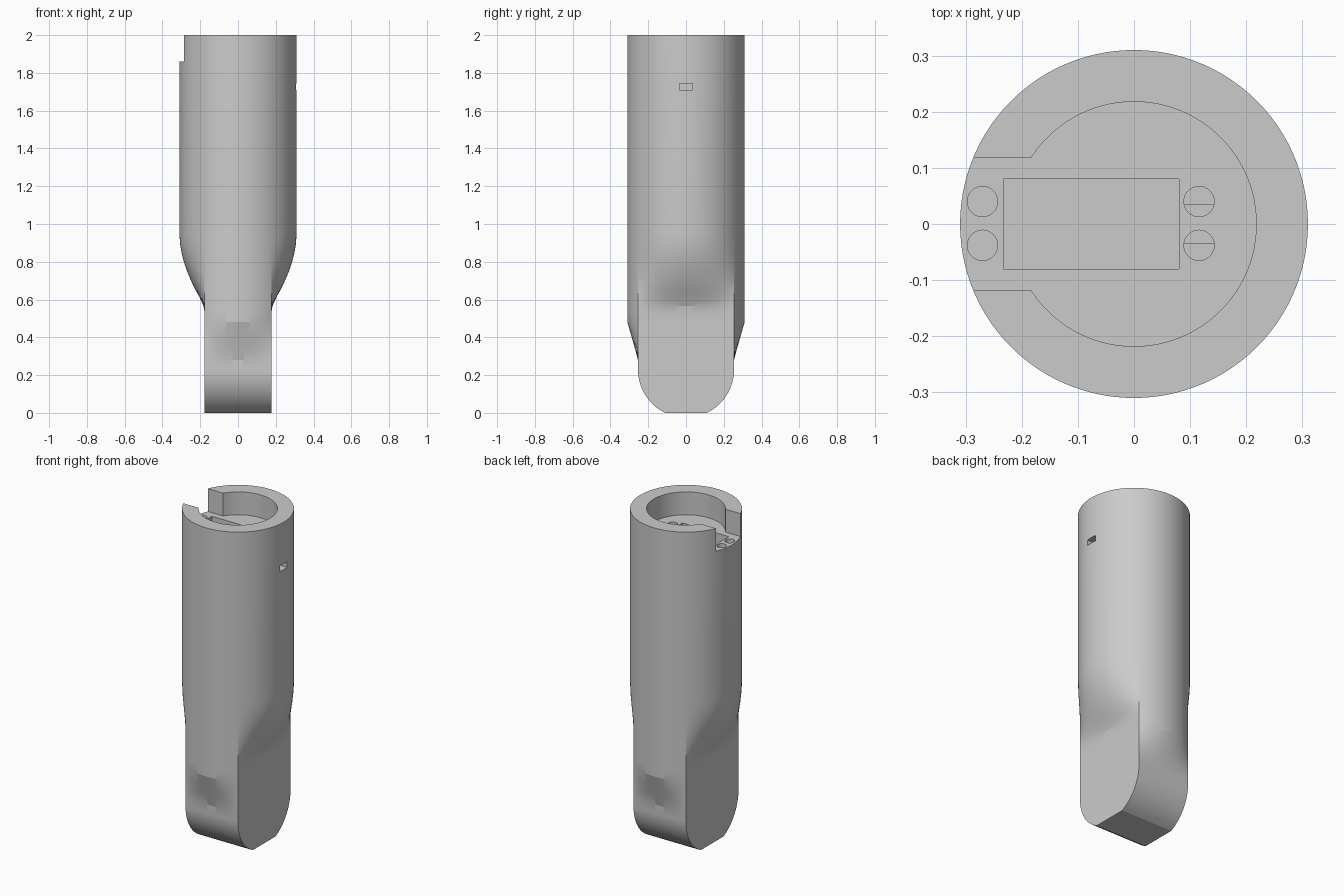
import bpy, bmesh, math

cube = bpy.data.objects.get("Cube")
if cube:
    bpy.data.objects.remove(cube)

R, HX, HY = 0.31, 0.177, 0.2545      # barrel radius, blade half width and half depth
FLOOR = 1.86                         # level of the socket floor

grey = bpy.data.materials.new("plain_grey")
grey.use_nodes = True
grey.diffuse_color = (0.6, 0.6, 0.6, 1)
grey.node_tree.nodes["Principled BSDF"].inputs["Base Color"].default_value = (0.6, 0.6, 0.6, 1)


def make_object(name, bm):
    bmesh.ops.recalc_face_normals(bm, faces=bm.faces)
    mesh = bpy.data.meshes.new(name)
    bm.to_mesh(mesh)
    bm.free()
    mesh.materials.append(grey)
    obj = bpy.data.objects.new(name, mesh)
    bpy.context.collection.objects.link(obj)
    return obj


def clamp(v, limit):
    return max(-limit, min(limit, v))


# Angles around the barrel, with exact points at the four blade corners
corner = math.acos(HX / R)
stops = [-corner, corner, math.pi - corner, math.pi + corner, 2 * math.pi - corner]
angles = []
for a, b in zip(stops, stops[1:]):
    angles += [a + (b - a) * i / 32 for i in range(32)]


def section(z, side, face, scale=1):
    """Circle flattened by side towards the blade sides, by face towards its front and back."""
    ring = []
    for a in angles:
        x, y = R * math.cos(a), R * math.sin(a)
        x += (clamp(x, HX) - x) * side
        y += (clamp(y, HY) - y) * face
        ring.append((x, y * scale, z))
    return ring


# Body loft: rounded tip, blade, shoulder, barrel
sections = []
for i in range(17):
    z = 0.23 * i / 16
    sections.append(section(z, 1, 1, math.sqrt(1 - ((z - 0.23) / 0.255) ** 2)))
sections += [section(0.28, 1, 1), section(0.34, 1, 0.72), section(0.41, 1, 0.36), section(0.48, 1, 0)]
shoulder = [(0.53, 1), (0.565, 0.96), (0.59, 0.88), (0.62, 0.77), (0.66, 0.6), (0.7, 0.46),
            (0.75, 0.3), (0.8, 0.175), (0.85, 0.08), (0.9, 0.02), (0.95, 0)]
sections += [section(z, t, 0) for z, t in shoulder]
sections.append(section(2, 0, 0))

bm = bmesh.new()
rings = [[bm.verts.new(p) for p in s] for s in sections]
count = len(angles)
for low, high in zip(rings, rings[1:]):
    for i in range(count):
        j = (i + 1) % count
        bm.faces.new((low[i], low[j], high[j], high[i]))
bm.faces.new(rings[0])
bm.faces.new(rings[-1])
body = make_object("body", bm)


# Cutters
def cut(cutter):
    cutter.hide_render = True
    mod = body.modifiers.new(cutter.name, "BOOLEAN")
    mod.operation = "DIFFERENCE"
    mod.solver = "EXACT"
    mod.object = cutter
    bpy.context.view_layer.objects.active = body
    bpy.ops.object.modifier_apply(modifier=mod.name)
    bpy.data.objects.remove(cutter)


def cut_box(name, x0, x1, half_y, z0, z1):
    bm = bmesh.new()
    bmesh.ops.create_cube(bm, size=1)
    for v in bm.verts:
        v.co = ((x0 + x1) / 2 + v.co.x * (x1 - x0), v.co.y * 2 * half_y,
                (z0 + z1) / 2 + v.co.z * (z1 - z0))
    cut(make_object(name, bm))


def cut_round(name, x, y, r, z0, z1, sides):
    bm = bmesh.new()
    bmesh.ops.create_cone(bm, cap_ends=True, segments=sides, radius1=r, radius2=r, depth=z1 - z0)
    bmesh.ops.translate(bm, verts=bm.verts, vec=(x, y, (z0 + z1) / 2))
    cut(make_object(name, bm))


cut_round("socket", 0, 0, 0.218, FLOOR, 2.1, 96)
cut_box("side_slot", -0.4, -0.1, 0.118, FLOOR, 2.1)
cut_box("pocket", -0.233, 0.08, 0.08, 1.3, 1.9)
for x in (-0.27, 0.116):
    for y in (-0.038, 0.04):
        cut_round("pin_hole", x, y, 0.027, 1.73, 1.9, 32)
cut_box("side_window", 0.05, 0.4, 0.034, 1.71, 1.745)

# Smooth shading with sharp edges kept
bpy.ops.object.select_all(action="DESELECT")
body.select_set(True)
bpy.context.view_layer.objects.active = body
bpy.ops.object.shade_smooth_by_angle(angle=math.radians(14))
